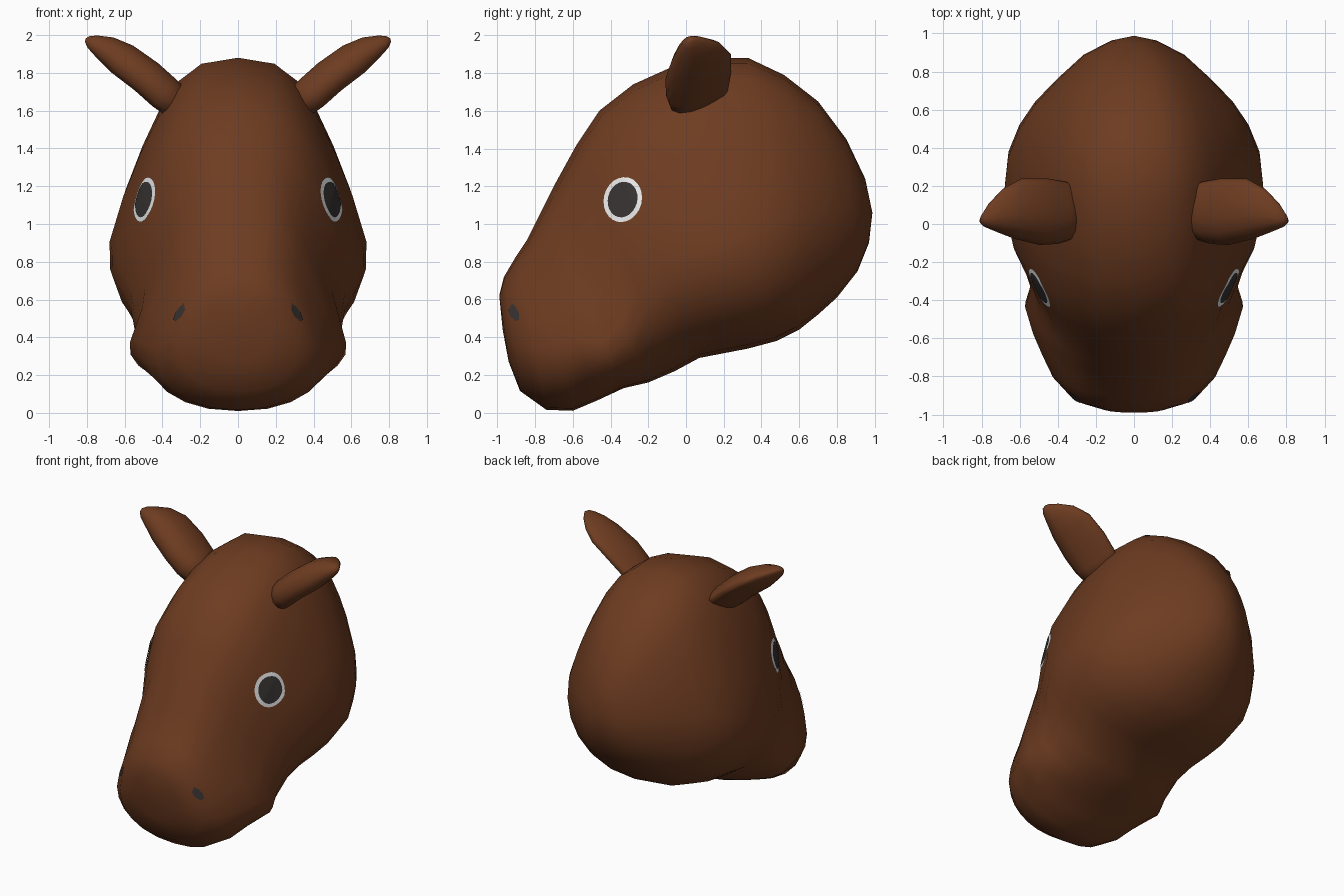
import bpy, bmesh
from math import sin, cos, pi, copysign
from mathutils import Vector
from mathutils.bvhtree import BVHTree

cube = bpy.data.objects.get("Cube")
if cube:
    bpy.data.objects.remove(cube)


def material(name, rgb):
    m = bpy.data.materials.new(name)
    m.use_nodes = True
    color = (*rgb, 1)
    m.diffuse_color = color
    bsdf = next(n for n in m.node_tree.nodes if n.type == 'BSDF_PRINCIPLED')
    bsdf.inputs["Base Color"].default_value = color
    bsdf.inputs["Roughness"].default_value = 0.8
    return m


BROWN = material("brown coat", (0.155, 0.045, 0.015))
WHITE = material("eye white", (0.8, 0.8, 0.8))
DARK = material("dark grey", (0.038, 0.033, 0.032))


def finish(name, bm, mat, recalc=True):
    if recalc:
        bmesh.ops.recalc_face_normals(bm, faces=bm.faces)
    for f in bm.faces:
        f.smooth = True
    mesh = bpy.data.meshes.new(name)
    bm.to_mesh(mesh)
    bm.free()
    mesh.materials.append(mat)
    obj = bpy.data.objects.new(name, mesh)
    bpy.context.collection.objects.link(obj)


def bridge(bm, a, b):
    n = len(a)
    for i in range(n):
        j = (i + 1) % n
        bm.faces.new((a[i], a[j], b[j], b[i]))


def loft(bm, rings, start, end):
    """Skin closed rings of points and close both ends to a pole."""
    rows = [[bm.verts.new(p) for p in ring] for ring in rings]
    for a, b in zip(rows, rows[1:]):
        bridge(bm, a, b)
    for row, pole in ((rows[0], start), (rows[-1], end)):
        tip = bm.verts.new(pole)
        for i, v in enumerate(row):
            bm.faces.new((v, row[(i + 1) % len(row)], tip))


# Head: slanted sections
# (top y, top z, bottom y, bottom z, half width, widest height, upper pinch)
SECTIONS = [
    (-.99, .62, -.94, .27, .17, .50, 0),
    (-.965, .72, -.88, .115, .32, .46, .05),
    (-.90, .83, -.74, .015, .425, .41, .12),
    (-.84, .92, -.60, .01, .48, .38, .16),
    (-.79, 1.02, -.47, .065, .53, .33, .18),
    (-.75, 1.10, -.33, .13, .572, .25, .18),
    (-.69, 1.22, -.20, .16, .54, .29, .12),
    (-.58, 1.42, -.06, .22, .57, .37, .08),
    (-.46, 1.60, .07, .29, .63, .38, .11),
    (-.28, 1.74, .20, .315, .665, .38, .15),
    (-.08, 1.83, .33, .34, .68, .38, .16),
    (.12, 1.88, .48, .38, .662, .38, .16),
    (.33, 1.88, .60, .44, .605, .40, .14),
    (.52, 1.79, .70, .52, .52, .42, .12),
    (.70, 1.65, .80, .61, .40, .45, .10),
    (.85, 1.45, .91, .75, .265, .47, .08),
    (.95, 1.24, .97, .90, .12, .50, .05),
]


def head_ring(ty, tz, by, bz, width, widest, pinch, n=24):
    top, bottom = Vector((0, ty, tz)), Vector((0, by, bz))
    ring = []
    for i in range(n):
        a = 2 * pi * i / n
        s, c = sin(a), cos(a)
        x = copysign(abs(c) ** .85, c)
        diagonal = abs(2 * s * c)
        if s > 0:
            h = widest + (1 - widest) * s
            x *= 1 - pinch * diagonal
        else:
            h = widest * (1 + s)
            x *= 1 + .05 * diagonal
        p = bottom.lerp(top, h)
        p.x = width * x
        ring.append(p)
    return ring


bm = bmesh.new()
loft(bm, [head_ring(*s) for s in SECTIONS], (0, -.972, .44), (0, .988, 1.06))
bmesh.ops.recalc_face_normals(bm, faces=bm.faces)
surface = BVHTree.FromBMesh(bm)
finish("head", bm, BROWN)

# Ears: flattened sections (x, y, z, half depth, half thickness)
EAR = [
    (.30, .06, 1.63, .14, .08),
    (.385, .06, 1.70, .165, .088),
    (.48, .065, 1.785, .175, .088),
    (.61, .08, 1.88, .158, .085),
    (.70, .07, 1.938, .115, .065),
    (.765, .045, 1.967, .065, .04),
    (.795, .03, 1.981, .028, .02),
]


def ear(name, side):
    across = Vector((-.65, 0, .76))
    rings = []
    for x, y, z, depth, thick in EAR:
        ring = []
        for i in range(14):
            a = 2 * pi * i / 14
            p = Vector((x, y + depth * cos(a), z))
            # Thinner and raised toward the back edge
            p += across * thick * (sin(a) * (1 - .4 * cos(a)) + .3 * cos(a))
            p.x *= side
            ring.append(p)
        rings.append(ring)
    bm = bmesh.new()
    loft(bm, rings, (side * .27, .06, 1.61), (side * .806, .03, 1.983))
    finish(name, bm, BROWN)


# Painted details: thin patches laid on the head surface
def patch(name, outline, direction, lift, mat, hole=0.0):
    centre = sum(outline, Vector()) / len(outline)
    bm = bmesh.new()
    rows = []
    for step in range(5):
        k = hole + (1 - hole) * step / 4
        row = []
        for p in outline:
            q = centre.lerp(p, max(k, .02))
            hit, normal, _, _ = surface.ray_cast(q - direction * 3, direction)
            row.append(bm.verts.new(hit + normal * lift))
        rows.append(row)
    for a, b in zip(rows, rows[1:]):
        bridge(bm, a, b)
    if hole == 0:
        bm.faces.new(rows[0])
    bm.normal_update()
    # Face every patch outward
    flip = [f for f in bm.faces if f.normal.dot(direction) > 0]
    bmesh.ops.reverse_faces(bm, faces=flip)
    finish(name, bm, mat, recalc=False)


def eye_outline(side, ry, rz, tilt=-.25):
    pts = []
    for i in range(24):
        a = 2 * pi * i / 24
        y, z = ry * cos(a), rz * sin(a)
        pts.append(Vector((side, -.333 + y * cos(tilt) - z * sin(tilt),
                           1.128 + y * sin(tilt) + z * cos(tilt))))
    return pts


NOSTRIL = [(.283, .578), (.278, .545), (.295, .51), (.325, .485),
           (.34, .492), (.328, .53), (.305, .56)]

for label, side in (("left", 1), ("right", -1)):
    ear(label + "_ear", side)
    inward = Vector((-side, 0, 0))
    patch(label + "_eye_rim", eye_outline(side, .1, .12), inward, .006, WHITE, hole=.7)
    patch(label + "_pupil", eye_outline(side, .077, .095), inward, .008, DARK)
    nostril = [Vector((side * x, -1, z)) for x, z in NOSTRIL]
    patch(label + "_nostril", nostril, Vector((0, 1, 0)), .005, DARK)
